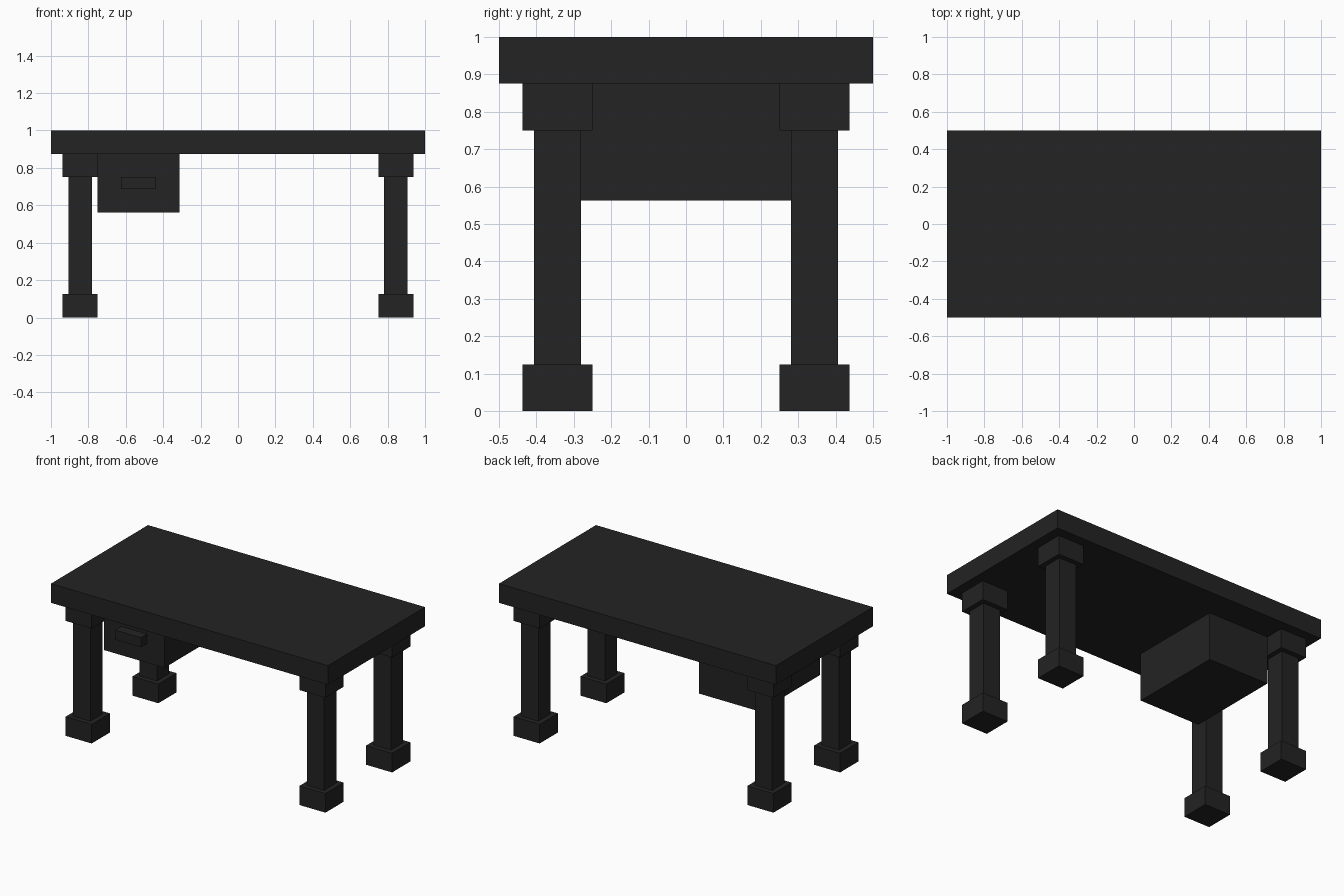
import bpy

cube = bpy.data.objects.get("Cube")
if cube:
    bpy.data.objects.remove(cube, do_unlink=True)

# One charcoal colour for the whole desk
COLOUR = (0.0168, 0.0168, 0.0168, 1.0)
charcoal = bpy.data.materials.new("charcoal")
charcoal.use_nodes = True
charcoal.diffuse_color = COLOUR
charcoal.node_tree.nodes["Principled BSDF"].inputs["Base Color"].default_value = COLOUR

U = 1 / 16  # the design sits on a grid of sixteenths


def box(name, x, y, z):
    """Box spanning the (low, high) ranges, given in sixteenths."""
    spans = (x, y, z)
    bpy.ops.mesh.primitive_cube_add(size=1, location=[(a + b) / 2 * U for a, b in spans])
    ob = bpy.context.object
    ob.name = name
    ob.scale = [(b - a) * U for a, b in spans]
    bpy.ops.object.transform_apply(location=False, rotation=False, scale=True)
    ob.data.materials.append(charcoal)
    return ob


def around(centre, half):
    return (centre - half, centre + half)


# Table top
box("table_top", (-16, 16), (-8, 8), (14, 16))

# Four legs: wide foot, slim post, wide cap
for side, cx in (("left", 13.5), ("right", -13.5)):
    for end, cy in (("front", -5.5), ("back", 5.5)):
        for part, half, z in (("foot", 1.5, (0, 2)),
                              ("post", 1.0, (2, 12)),
                              ("cap", 1.5, (12, 14))):
            box(f"{end}_{side}_leg_{part}", around(cx, half), around(cy, half), z)

# Drawer hung under the top, with a block handle at the front
box("drawer", (-12, -5), (-5, 5), (9, 14))
box("drawer_handle", (-10, -7), (-6, -5), (11, 12))
